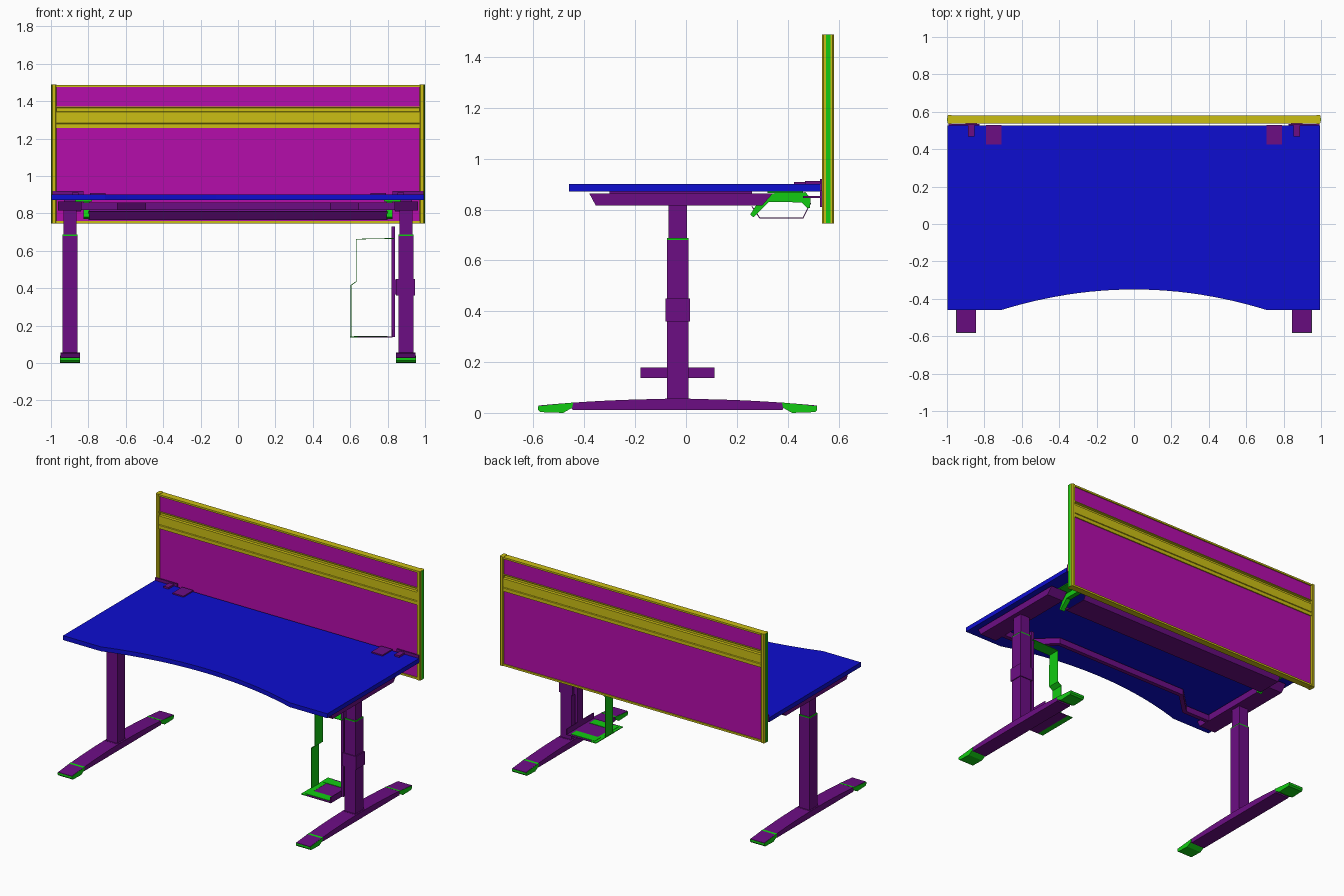
import bpy, bmesh, math

cube = bpy.data.objects.get("Cube")
if cube:
    bpy.data.objects.remove(cube, do_unlink=True)


def material(name, color):
    m = bpy.data.materials.new(name)
    m.use_nodes = True
    m.diffuse_color = (*color, 1)
    m.node_tree.nodes["Principled BSDF"].inputs["Base Color"].default_value = (*color, 1)
    return m


BLUE = material("blue top", (0.004, 0.004, 0.63))
PURPLE = material("purple metal", (0.15, 0.004, 0.23))
GREEN = material("green plastic", (0.006, 0.6, 0.006))
YELLOW = material("yellow trim", (0.6, 0.52, 0.007))
MAGENTA = material("magenta fabric", (0.46, 0.004, 0.41))


def finish(name, bm, mat):
    bmesh.ops.recalc_face_normals(bm, faces=bm.faces)
    me = bpy.data.meshes.new(name)
    bm.to_mesh(me)
    bm.free()
    me.materials.append(mat)
    ob = bpy.data.objects.new(name, me)
    bpy.context.collection.objects.link(ob)
    return ob


def place(axis, a, b, c):
    """Profile point (a, b) at depth c along the axis."""
    return {"x": (c, a, b), "y": (a, c, b), "z": (a, b, c)}[axis]


def prism(name, pts, axis, lo, hi, mat):
    bm = bmesh.new()
    low = [bm.verts.new(place(axis, a, b, lo)) for a, b in pts]
    high = [bm.verts.new(place(axis, a, b, hi)) for a, b in pts]
    bm.faces.new(low)
    bm.faces.new(high)
    for i in range(len(pts)):
        j = (i + 1) % len(pts)
        bm.faces.new((low[i], low[j], high[j], high[i]))
    return finish(name, bm, mat)


def box(name, x, y, z, mat):
    pts = [(x[0], y[0]), (x[1], y[0]), (x[1], y[1]), (x[0], y[1])]
    return prism(name, pts, "z", z[0], z[1], mat)


def sheet(name, pts, axis, lo, hi, mat, thick=0.004):
    """Bent sheet metal following an open path."""
    bm = bmesh.new()
    rows = [[bm.verts.new(place(axis, a, b, c)) for c in (lo, hi)] for a, b in pts]
    for p, q in zip(rows, rows[1:]):
        bm.faces.new((p[0], p[1], q[1], q[0]))
    ob = finish(name, bm, mat)
    mod = ob.modifiers.new("thickness", "SOLIDIFY")
    mod.thickness = thick
    mod.offset = 0
    return ob


def span(center, half):
    return center - half, center + half


# Desktop with a curved cut-out in the front edge
STEPS = 24
HALF = 0.71
curve = [(-HALF + 2 * HALF * i / STEPS,
          -0.46 + 0.11 * (1 - (2 * i / STEPS - 1) ** 2)) for i in range(STEPS + 1)]
prism("desktop", [(-0.997, 0.527), (-0.997, -0.46)] + curve + [(0.995, -0.46), (0.995, 0.527)],
      "z", 0.87, 0.9, BLUE)

# Legs, feet, side rails, clamps and tray brackets, one set per side
MID = -0.033
for s, side in ((1, "left"), (-1, "right")):
    lx = 0.898 * s
    box(side + "_outer_column", span(lx, 0.041), span(MID, 0.042), (0.04, 0.68), PURPLE)
    box(side + "_collar", span(lx, 0.041), span(MID, 0.042), (0.68, 0.687), GREEN)
    box(side + "_inner_column", span(lx, 0.035), span(MID, 0.036), (0.68, 0.83), PURPLE)

    # Arched foot, thin at the ends where the end caps sit below
    arch = [(MID + 0.548 * t / 8, 0.055 - 0.026 * (t / 8) ** 2) for t in range(-8, 9)]
    under = [(0.515, 0.024), (0.39, 0.03), (0.38, 0.012),
             (-0.446, 0.012), (-0.456, 0.03), (-0.581, 0.024)]
    prism(side + "_foot", arch + under, "x", *span(lx, 0.052), PURPLE)
    for d, end in ((1, "back"), (-1, "front")):
        cap = [(0.45, 0.0), (0.54, 0.003), (0.549, 0.012), (0.549, 0.026),
               (0.5, 0.031), (0.41, 0.041), (0.415, 0.02)]
        prism(f"{side}_{end}_foot_cap", [(MID + d * a, b) for a, b in cap],
              "x", *span(lx, 0.054), GREEN)
    box(side + "_foot_socket", span(lx, 0.048), span(MID, 0.05), (0.03, 0.056), PURPLE)

    # Tapered side rail under the top
    prism(side + "_side_rail", [(-0.38, 0.862), (-0.355, 0.816), (0.3, 0.816), (0.34, 0.862)],
          "x", *span(0.9 * s, 0.062), PURPLE)
    box(side + "_rail_pad", span(0.9 * s, 0.03), (-0.3, 0.26), (0.86, 0.871), PURPLE)

    # Screen clamps over and under the rear edge
    box(side + "_wide_clamp", span(0.75 * s, 0.042), (0.425, 0.53), (0.898, 0.908), PURPLE)
    box(side + "_narrow_clamp", span(0.87 * s, 0.018), (0.468, 0.534), (0.898, 0.912), PURPLE)
    box(side + "_clamp_plate", span(0.91 * s, 0.083), (0.527, 0.535), (0.872, 0.92), PURPLE)
    box(side + "_clamp_stem", span(0.87 * s, 0.03), (0.527, 0.536), (0.81, 0.88), PURPLE)
    box(side + "_clamp_jaw", span(0.87 * s, 0.03), (0.46, 0.53), (0.845, 0.853), PURPLE)

    # Hooked cable tray bracket
    hook = [(0.29, 0.862), (0.47, 0.868), (0.49, 0.845), (0.488, 0.805), (0.478, 0.805),
            (0.455, 0.828), (0.325, 0.83), (0.265, 0.77), (0.252, 0.78), (0.275, 0.815)]
    prism(side + "_tray_bracket", hook, "x", *span(0.81 * s, 0.016), GREEN)
    box(side + "_bracket_flange", span(0.84 * s, 0.06), (0.32, 0.46), (0.864, 0.871), GREEN)

# Cranked cross rail between the side rails
rail = [(0.86, -0.28), (0.65, -0.28), (0.5, -0.135)]
sheet("cross_rail", rail + [(-x, y) for x, y in reversed(rail)], "z", 0.817, 0.858, PURPLE, 0.03)

# Cable tray
sheet("cable_tray", [(0.26, 0.812), (0.29, 0.767), (0.46, 0.767), (0.49, 0.825)],
      "x", -0.8, 0.8, PURPLE)

# Computer holder beside the left leg
box("holder_sleeve", (0.845, 0.946), span(MID, 0.048), (0.36, 0.45), PURPLE)
box("holder_arm", (0.82, 0.84), span(MID, 0.03), (0.14, 0.73), PURPLE)
box("holder_link", (0.835, 0.86), span(MID, 0.03), (0.365, 0.445), PURPLE)
sheet("holder_strap", [(0.835, 0.666), (0.632, 0.662), (0.632, 0.435), (0.604, 0.415), (0.604, 0.142)],
      "y", *span(MID, 0.042), GREEN)
box("holder_shelf", (0.64, 0.825), span(MID, 0.145), (0.137, 0.141), PURPLE)
box("holder_shelf_lip", (0.82, 0.825), span(MID, 0.145), (0.137, 0.178), PURPLE)
box("holder_shelf_edge", (0.6, 0.641), span(MID, 0.145), (0.137, 0.142), GREEN)
for d, end in ((1, "back"), (-1, "front")):
    box(end + "_holder_grip", (0.62, 0.8), span(MID + d * 0.1, 0.03), (0.14, 0.144), GREEN)

# Screen panels
SY = 0.559
box("lower_screen_panel", (-0.975, 0.975), span(SY, 0.015), (0.755, 1.26), MAGENTA)
box("upper_screen_panel", (-0.975, 0.975), span(SY, 0.015), (1.365, 1.48), MAGENTA)

# Grooved tool rail, same on both faces
half = [(0.022, 1.255), (0.022, 1.278), (0.017, 1.281), (0.022, 1.284), (0.022, 1.342),
        (0.008, 1.345), (0.008, 1.362), (0.022, 1.365), (0.022, 1.371)]
prism("tool_rail", [(SY + a, b) for a, b in half] + [(SY - a, b) for a, b in reversed(half)],
      "x", -0.975, 0.975, YELLOW)

# Screen frame with inset strips on the end posts
box("screen_top_trim", (-0.975, 0.975), span(SY, 0.022), (1.475, 1.487), YELLOW)
box("screen_bottom_trim", (-0.975, 0.975), span(SY, 0.022), (0.747, 0.76), YELLOW)
for s, side in ((1, "left"), (-1, "right")):
    post = [(0.97, -0.018), (0.976, -0.024), (0.992, -0.024), (0.998, -0.018),
            (0.998, 0.018), (0.992, 0.024), (0.976, 0.024), (0.97, 0.018)]
    prism(side + "_screen_post", [(s * a, SY + b) for a, b in post], "z", 0.745, 1.489, YELLOW)
    box(side + "_post_strip", span(0.998 * s, 0.002), span(SY, 0.009), (0.746, 1.488), GREEN)
